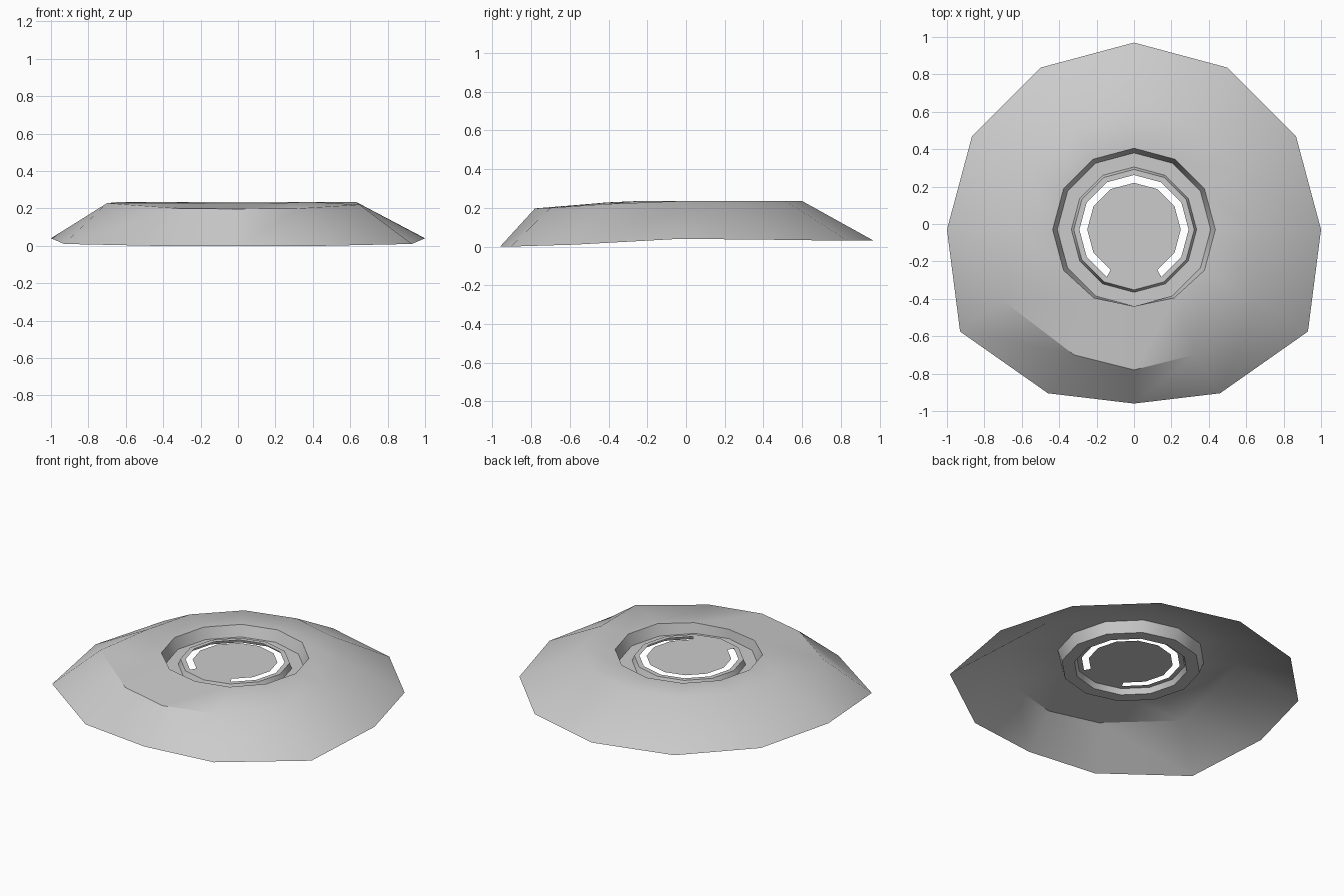
import bpy
import bmesh
from math import cos, sin, radians

if "Cube" in bpy.data.objects:
    bpy.data.objects.remove(bpy.data.objects["Cube"], do_unlink=True)

SIDES = 12
CENTRE_Y = -0.03

grey = bpy.data.materials.new("plain_grey")
grey.use_nodes = True
colour = (0.6, 0.6, 0.6, 1)
grey.diffuse_color = colour
grey.node_tree.nodes["Principled BSDF"].inputs["Base Color"].default_value = colour


def ring(radius, z, changes=None):
    """Twelve points counted from the front round towards +x, with moved points."""
    points = []
    for i in range(SIDES):
        a = radians(360 / SIDES * i)
        points.append((radius * sin(a), CENTRE_Y - radius * cos(a), z))
    for i, point in (changes or {}).items():
        points[i] = point
    return points


def mirrored(changes):
    """Repeat moved points on the other side."""
    both = dict(changes)
    for i, (x, y, z) in changes.items():
        both[-i % SIDES] = (-x if i else x, y, z)
    return both


def loft(name, rings, skip=(), cap=False, angle=35):
    """Bridge rings from the outside in; skip holds (band, side) gaps."""
    bm = bmesh.new()
    loops = [[bm.verts.new(p) for p in points] for points in rings]
    for band, (outer, inner) in enumerate(zip(loops, loops[1:])):
        for i in range(SIDES):
            j = (i + 1) % SIDES
            if (band, i) not in skip:
                bm.faces.new((outer[i], outer[j], inner[j], inner[i]))
    if cap:
        bm.faces.new(loops[-1])
    mesh = bpy.data.meshes.new(name)
    bm.to_mesh(mesh)
    bm.free()
    mesh.materials.append(grey)
    obj = bpy.data.objects.new(name, mesh)
    bpy.context.collection.objects.link(obj)
    bpy.ops.object.select_all(action='DESELECT')
    obj.select_set(True)
    bpy.context.view_layer.objects.active = obj
    bpy.ops.object.shade_smooth_by_angle(angle=radians(angle))
    return obj


# Outer shell: flared rim, shoulder pushed out at the front, round opening
rim = ring(1.0, 0.03, mirrored({
    0: (0, -0.96, 0), 1: (0.46, -0.905, 0), 2: (0.93, -0.575, 0.01),
    3: (1.0, -0.03, 0.04), 4: (0.866, 0.47, 0.035)}))
shoulder_points = mirrored({
    0: (0, -0.78, 0.197), 1: (0.32, -0.7, 0.2), 2: (0.65, -0.41, 0.22)})
shoulder_points[10] = (-0.7, -0.41, 0.228)
shoulder = ring(0.63, 0.235, shoulder_points)
opening = ring(0.435, 0.235, mirrored({
    0: (0, -0.44, 0.225), 1: (0.215, -0.395, 0.228)}))
loft("outer_shell", [rim, shoulder, opening])

# Recess: wall down, flat ledge, small step up
ledge_outer = ring(0.41, 0.165)
ledge_inner = ring(0.335, 0.165)
step_top = ring(0.322, 0.2)
loft("recess", [opening, ledge_outer, ledge_inner, step_top])

# Centre panel: disc joined by a front tab, with an open C-shaped slot
slot = [(1, side) for side in range(1, SIDES - 1)]
loft("centre_panel", [step_top, ring(0.292, 0.2), ring(0.25, 0.2)],
     skip=slot, cap=True)
